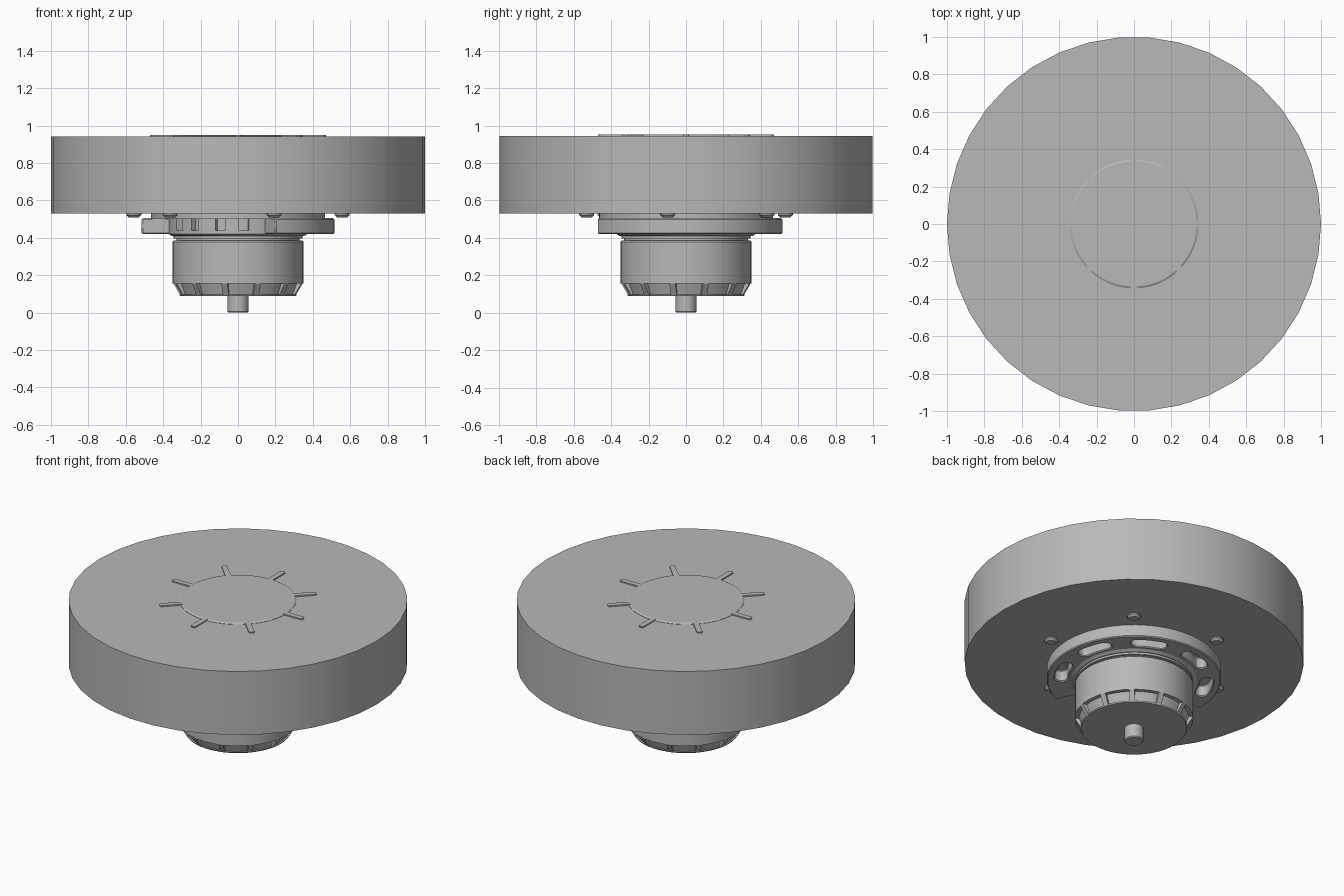
import bpy, bmesh, math
from mathutils import Matrix

cube = bpy.data.objects.get("Cube")
if cube:
    bpy.data.objects.remove(cube, do_unlink=True)

grey = bpy.data.materials.new("plain_grey")
grey.use_nodes = True
colour = (0.48, 0.48, 0.48, 1)
grey.diffuse_color = colour
grey.node_tree.nodes["Principled BSDF"].inputs["Base Color"].default_value = colour


def polar(r, deg):
    a = math.radians(deg)
    return r * math.cos(a), r * math.sin(a)


def finish(name, bm):
    bmesh.ops.recalc_face_normals(bm, faces=bm.faces[:])
    mesh = bpy.data.meshes.new(name)
    bm.to_mesh(mesh)
    bm.free()
    mesh.materials.append(grey)
    obj = bpy.data.objects.new(name, mesh)
    bpy.context.collection.objects.link(obj)
    return obj


def activate(obj):
    bpy.ops.object.select_all(action="DESELECT")
    obj.select_set(True)
    bpy.context.view_layer.objects.active = obj


def smooth(obj):
    activate(obj)
    bpy.ops.object.shade_smooth_by_angle(angle=math.radians(30))
    return obj


def lathe(name, profile, sides):
    """Closed solid turned round z from (radius, height) points."""
    bm = bmesh.new()
    rings = [[bm.verts.new((*polar(r, 360 * i / sides), z)) for i in range(sides)]
             for r, z in profile]
    for low, high in zip(rings, rings[1:]):
        for i in range(sides):
            j = (i + 1) % sides
            bm.faces.new((low[i], low[j], high[j], high[i]))
    bm.faces.new(rings[0])
    bm.faces.new(rings[-1])
    return smooth(finish(name, bm))


def prism(name, outline, z0, z1):
    bm = bmesh.new()
    face = bm.faces.new([bm.verts.new((x, y, z0)) for x, y in outline])
    new = bmesh.ops.extrude_face_region(bm, geom=[face])["geom"]
    verts = [v for v in new if isinstance(v, bmesh.types.BMVert)]
    bmesh.ops.translate(bm, verts=verts, vec=(0, 0, z1 - z0))
    return finish(name, bm)


def sector(r0, r1, a0, a1, steps):
    angles = [a0 + (a1 - a0) * i / steps for i in range(steps + 1)]
    return [polar(r1, a) for a in angles] + [polar(r0, a) for a in reversed(angles)]


def slot(r, half_width, a0, a1):
    """Curved slot with round ends."""
    outline = sector(r - half_width, r + half_width, a0, a1, 6)
    mid = len(outline) // 2

    def cap(angle, turn):
        cx, cy = polar(r, angle)
        return [(cx + dx, cy + dy) for dx, dy in
                (polar(half_width, angle + turn + 30 * k) for k in range(1, 6))]
    return outline[:mid] + cap(a1, 0) + outline[mid:] + cap(a0, 180)


def cut(obj, cutter):
    mod = obj.modifiers.new("cut", "BOOLEAN")
    mod.operation = "DIFFERENCE"
    mod.solver = "EXACT"
    mod.object = cutter
    activate(obj)
    bpy.ops.object.modifier_apply(modifier=mod.name)
    bpy.data.objects.remove(cutter, do_unlink=True)


# Large wheel
lathe("main_disc", [(1, 0.53), (1, 0.943)], 38)

# Raised cap with eight radial ribs on top
lathe("top_cap", [(0.345, 0.94), (0.345, 0.945), (0.335, 0.951)], 48)
for k in range(8):
    spoke = prism(f"top_rib_{k + 1}",
                  [(0.33, -0.017), (0.46, -0.017), (0.47, -0.01),
                   (0.47, 0.01), (0.46, 0.017), (0.33, 0.017)], 0.94, 0.951)
    spoke.data.transform(Matrix.Rotation(math.radians(45 * k), 4, "Z"))

# Mounting plate and bolts under the wheel
lathe("mounting_plate", [(0.465, 0.5), (0.465, 0.535)], 48)
for k in range(6):
    bolt = lathe(f"bolt_{k + 1}", [(0.028, 0.51), (0.04, 0.522), (0.04, 0.535)], 16)
    x, y = polar(0.565, 50 + 60 * k)
    bolt.data.transform(Matrix.Translation((x, y, 0)))

# Open flange with curved slots
flange = prism("slotted_flange", sector(0.34, 0.515, -67, 181, 48), 0.42, 0.505)
for k in range(5):
    centre = -28 + 45 * k
    cut(flange, prism("slot_cutter", slot(0.43, 0.038, centre - 9.5, centre + 9.5), 0.4, 0.495))
bevel = flange.modifiers.new("soft_edges", "BEVEL")
bevel.width = 0.006
bevel.limit_method = "ANGLE"
bevel.angle_limit = math.radians(60)
smooth(flange)

# Inner hub with pockets where the flange is open
hub = lathe("inner_hub", [(0.355, 0.41), (0.37, 0.42), (0.37, 0.52)], 48)
for centre in (-95, -139):
    cut(hub, prism("pocket_cutter", sector(0.335, 0.42, centre - 14, centre + 14, 6), 0.44, 0.5))
    prism("pocket_block", sector(0.33, 0.365, centre - 6, centre + 6, 4), 0.435, 0.505)
smooth(hub)

# Motor body with groove, recessed taper and ribs
lathe("motor_body", [(0.3, 0.09), (0.325, 0.155), (0.35, 0.155), (0.35, 0.378),
                     (0.342, 0.386), (0.33, 0.386), (0.33, 0.397), (0.345, 0.397),
                     (0.345, 0.42)], 48)
lathe("bottom_plate", [(0.31, 0.09), (0.314, 0.098)], 48)
for k in range(12):
    bm = bmesh.new()
    section = [(0.28, 0.09), (0.31, 0.09), (0.35, 0.156), (0.28, 0.156)]
    face = bm.faces.new([bm.verts.new((x, -0.016, z)) for x, z in section])
    new = bmesh.ops.extrude_face_region(bm, geom=[face])["geom"]
    bmesh.ops.translate(bm, vec=(0, 0.032, 0),
                        verts=[v for v in new if isinstance(v, bmesh.types.BMVert)])
    bmesh.ops.rotate(bm, verts=bm.verts[:], cent=(0, 0, 0),
                     matrix=Matrix.Rotation(math.radians(18 + 30 * k), 3, "Z"))
    finish(f"taper_rib_{k + 1}", bm)

# Output shaft
lathe("shaft", [(0.05, 0), (0.056, 0.006), (0.056, 0.1)], 24)
